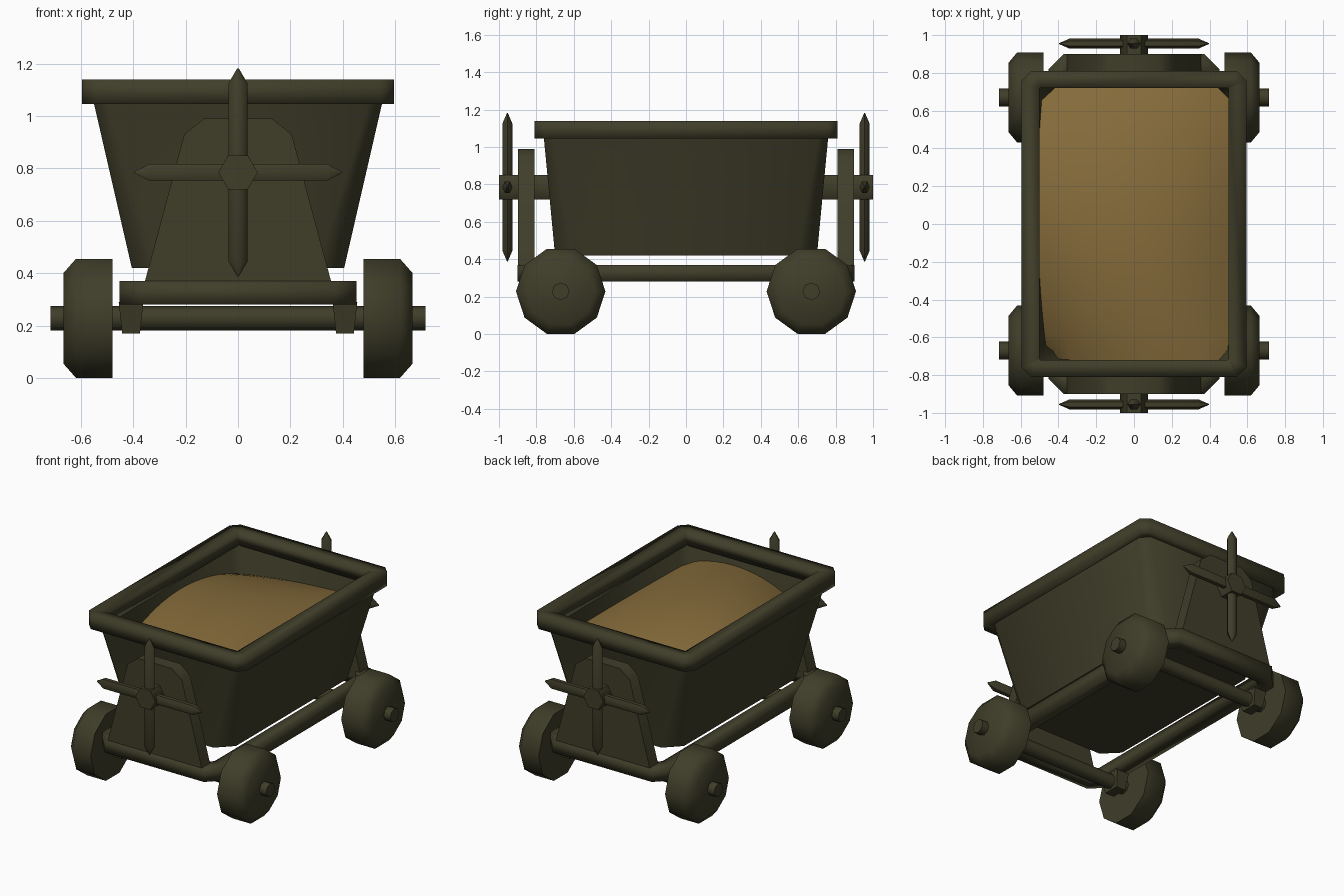
import bpy, bmesh, math
from mathutils import Vector

if "Cube" in bpy.data.objects:
    bpy.data.objects.remove(bpy.data.objects["Cube"])


def material(name, rgb):
    m = bpy.data.materials.new(name)
    m.diffuse_color = (*rgb, 1)
    m.use_nodes = True
    m.node_tree.nodes["Principled BSDF"].inputs["Base Color"].default_value = m.diffuse_color
    return m


METAL = material("dark_olive_metal", (0.05, 0.047, 0.022))
SAND = material("brown_sand", (0.235, 0.147, 0.043))


def finish(name, bm, mat, angle):
    bmesh.ops.recalc_face_normals(bm, faces=bm.faces)
    mesh = bpy.data.meshes.new(name)
    bm.to_mesh(mesh)
    bm.free()
    mesh.materials.append(mat)
    mesh.shade_smooth()
    if angle < 180:
        mesh.set_sharp_from_angle(angle=math.radians(angle))
    ob = bpy.data.objects.new(name, mesh)
    bpy.context.collection.objects.link(ob)
    return ob


def loft(name, rings, closed=False, angle=60):
    """Skin a list of equal-sized point rings; cap the ends or close the loop."""
    bm = bmesh.new()
    vs = [[bm.verts.new(p) for p in r] for r in rings]
    n = len(vs[0])
    for a, b in zip(vs, vs[1:] + ([vs[0]] if closed else [])):
        for i in range(n):
            j = (i + 1) % n
            bm.faces.new((a[i], a[j], b[j], b[i]))
    if not closed:
        bm.faces.new(vs[0])
        bm.faces.new(vs[-1])
    return finish(name, bm, METAL, angle)


def oct_ring(hx, hy, c, z):
    """Rectangle with cut corners, lying flat at height z."""
    q = [(hx, hy - c), (hx - c, hy)]
    pts = q + [(-x, y) for x, y in q[::-1]]
    pts += [(-x, -y) for x, y in pts]
    return [(x, y, z) for x, y in pts]


def round_bar(name, centre, axis, sides, stations, squash=1.0, angle=60):
    """Bar along an axis; stations are (offset, radius). Squash thins it in y."""
    rings = []
    for t, r in stations:
        ring = []
        for i in range(sides):
            a = 2 * math.pi * i / sides
            p, q = r * math.cos(a), r * math.sin(a)
            v = {'X': (t, p * squash, q), 'Y': (p, t, q), 'Z': (p, q * squash, t)}[axis]
            ring.append(Vector(centre) + Vector(v))
        rings.append(ring)
    return loft(name, rings, angle=angle)


# Tub: tapered hollow box with cut corners
loft("tub", [oct_ring(.405, .70, .10, .42), oct_ring(.557, .763, .05, 1.08),
             oct_ring(.535, .742, .05, 1.08), oct_ring(.39, .68, .10, .46)])

# Rim around the tub, and the rail frame under it
loft("rim", [oct_ring(.595, .81, .05, 1.045), oct_ring(.595, .81, .05, 1.14),
             oct_ring(.50, .72, .005, 1.14), oct_ring(.50, .72, .005, 1.045)],
     closed=True, angle=180)
loft("frame", [oct_ring(.452, .90, .08, .28), oct_ring(.452, .90, .08, .37),
               oct_ring(.362, .81, .04, .37), oct_ring(.362, .81, .04, .28)],
     closed=True, angle=180)

# Sand heap: smooth surface through a 3 x 3 grid of heights, fitted to the walls
HEIGHTS = [(.74, .98, .92), (.97, 1.06, .93), (.85, .91, .93)]


def weights(t):
    return (t * (t - 1) / 2, 1 - t * t, t * (t + 1) / 2)


def sand_point(u, v):
    z = sum(wv * wu * h for wv, row in zip(weights(v), HEIGHTS)
            for wu, h in zip(weights(u), row))
    hx = .393 + .23 * (z - .42)
    hy = .688 + .095 * (z - .42)
    x, y = u * hx, v * hy
    over = .06 - (hx - abs(x)) - (hy - abs(y))
    if over > 0:
        x -= math.copysign(over / 2, x)
        y -= math.copysign(over / 2, y)
    return x, y, z


NX, NY = 14, 20
bm = bmesh.new()
g = [[bm.verts.new(sand_point(2 * i / NX - 1, 2 * j / NY - 1)) for i in range(NX + 1)]
     for j in range(NY + 1)]
for j in range(NY):
    for i in range(NX):
        bm.faces.new((g[j][i], g[j][i + 1], g[j + 1][i + 1], g[j + 1][i]))
sand = finish("sand", bm, SAND, 180)
if sand.data.polygons[0].normal.z < 0:
    sand.data.flip_normals()

# Both ends
PLATE = [(.365, .33), (.355, .37), (.205, .93), (.13, .99)]
for s, end in ((-1, "front"), (1, "back")):
    # Upright support plate
    outline = PLATE + [(-x, z) for x, z in PLATE[::-1]]
    loft(end + "_support", [[(x, s * y, z) for x, z in outline] for y in (.81, .899)], angle=50)
    # Pivot shaft and four-armed handle
    c = (0, s * .955, .785)
    round_bar(end + "_pivot", (0, 0, .785), 'Y', 6, [(s * .70, .075), (s * 1.0, .075)])
    arm = [(-.397, .003), (-.34, .036), (.34, .036), (.397, .003)]
    round_bar(end + "_handle_upright", c, 'Z', 6, arm, .85)
    round_bar(end + "_handle_crossbar", c, 'X', 6, arm, .75)
    # Axle and wheels
    hub = (0, s * .67, .228)
    round_bar(end + "_axle", hub, 'X', 8, [(-.715, .047), (.715, .047)])
    for k, side in ((-1, "left"), (1, "right")):
        round_bar(f"{end}_{side}_wheel", hub, 'X', 10,
                  [(k * .478, .239), (k * .618, .239), (k * .665, .183)], angle=65)
        # Axle bracket under the rail
        loft(f"{end}_{side}_bracket",
             [[(k * (.408 + a * w), s * .67 + b * d, z)
               for a, b in ((-1, -1), (1, -1), (1, 1), (-1, 1))]
              for z, w, d in ((.17, .034, .055), (.29, .047, .08))])
